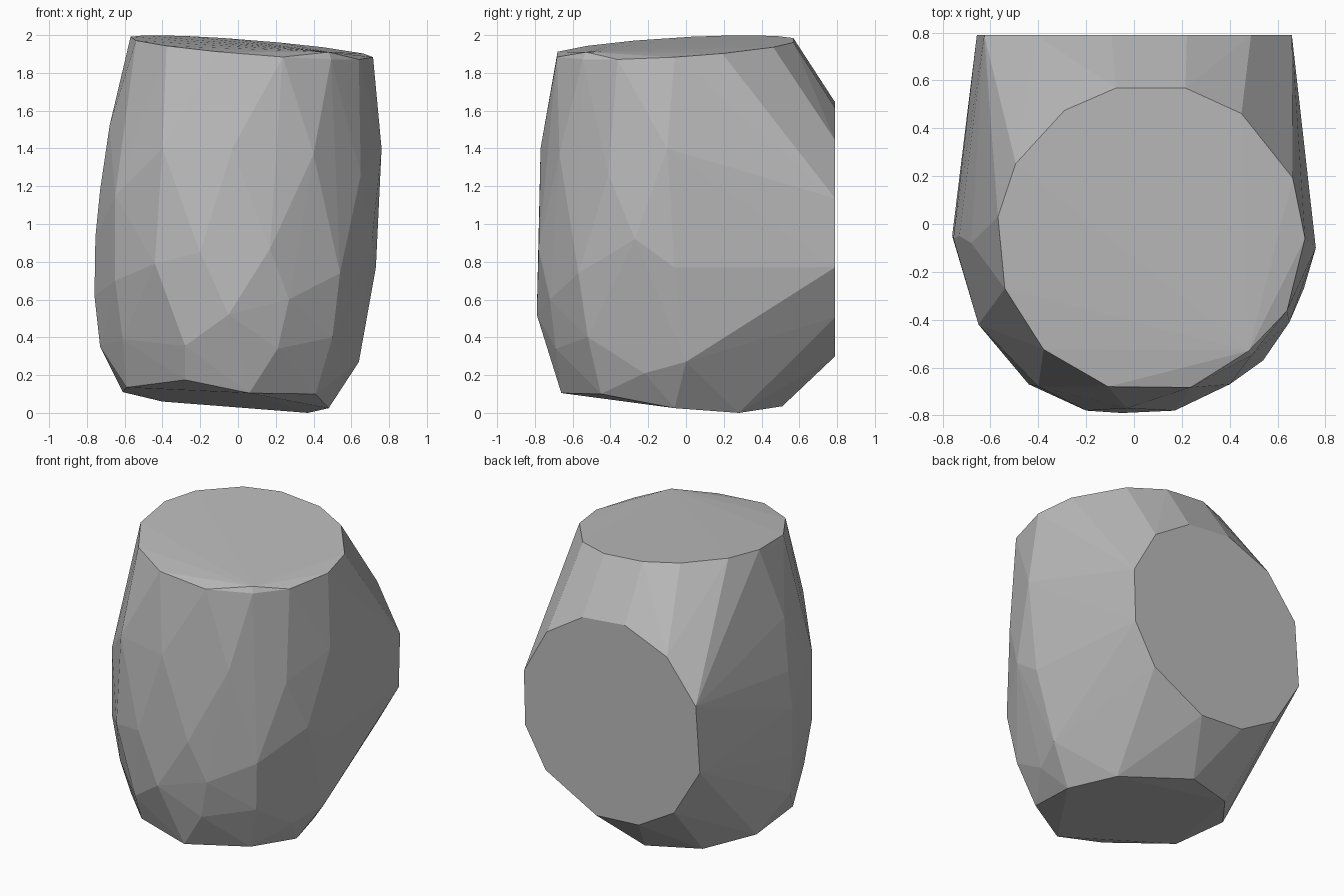
import bpy
import bmesh
from math import cos, sin, radians

# Remove only the default cube
default_cube = bpy.data.objects.get("Cube")
if default_cube:
    bpy.data.objects.remove(default_cube, do_unlink=True)


def make_material(name, colour):
    material = bpy.data.materials.new(name)
    material.use_nodes = True
    material.diffuse_color = colour
    for node in material.node_tree.nodes:
        if node.type == "BSDF_PRINCIPLED":
            node.inputs["Base Color"].default_value = colour
    return material


def circle(radius, degrees):
    """Flat ring of points at the given uneven angles."""
    return [(radius * cos(radians(a)), radius * sin(radians(a))) for a in degrees]


def make_hull(name, points, material):
    """Faceted convex solid wrapped around the points."""
    bm = bmesh.new()
    for point in points:
        bm.verts.new(point)
    bm.verts.ensure_lookup_table()
    result = bmesh.ops.convex_hull(bm, input=bm.verts)
    leftovers = set(result["geom_interior"]) | set(result["geom_unused"])
    loose = [item for item in leftovers if isinstance(item, bmesh.types.BMVert)]
    if loose:
        bmesh.ops.delete(bm, geom=loose, context="VERTS")
    # Merge the triangles of the flat caps
    bmesh.ops.dissolve_limit(bm, angle_limit=radians(1), verts=bm.verts, edges=bm.edges)
    bmesh.ops.recalc_face_normals(bm, faces=bm.faces)
    mesh = bpy.data.meshes.new(name)
    bm.to_mesh(mesh)
    bm.free()
    mesh.materials.append(material)
    shell = bpy.data.objects.new(name, mesh)
    bpy.context.collection.objects.link(shell)
    return shell


# Tilted top cap
top_angles = [0, 23, 54, 77, 103, 124, 151, 172, 199, 226, 254, 285, 311, 332]
top_cap = [(x + .07, y - .06, 1.935 - .08 * x + .06 * y)
           for x, y in circle(.645, top_angles)]

# Upright round cap at the back
back_angles = [14, 44, 71, 98, 127, 157, 195, 227, 253, 280, 317, 343]
back_cap = [(x, .79, z + .97) for x, z in circle(.68, back_angles)]

# Sloping underside
underside = [
    (.37, .28, 0), (.48, -.06, .025), (.41, -.45, .1),
    (.06, -.66, .105), (-.28, -.63, .175), (-.59, -.3, .135),
    (-.61, .12, .11), (-.4, .39, .06), (-.05, .51, .035),
]

# Bulging front and side walls, from the shoulder down
shoulder = [
    (.48, -.53, 1.91), (-.68, -.08, 1.52), (-.4, -.68, 1.4),
    (-.03, -.77, 1.4), (.4, -.67, 1.37), (.65, -.41, 1.26), (.76, -.1, 1.4),
]
waist = [
    (-.73, -.05, 1.18), (-.65, -.42, 1.15), (-.755, -.06, .93),
    (-.44, -.67, .79), (-.2, -.78, .85), (.17, -.78, .87),
    (.54, -.57, .74), (.71, -.27, .92), (.73, -.06, .77),
]
foot = [
    (-.76, -.05, .62), (-.65, -.42, .7), (-.73, -.07, .35),
    (-.61, -.39, .39), (-.28, -.7, .355), (-.05, -.79, .52),
    (.27, -.72, .6), (.21, -.69, .34), (.5, -.52, .4),
    (.56, -.22, .21), (.64, 0, .27),
]

grey = make_material("plain grey", (.5, .5, .5, 1))
make_hull("faceted_barrel_shell",
          top_cap + back_cap + underside + shoulder + waist + foot, grey)
